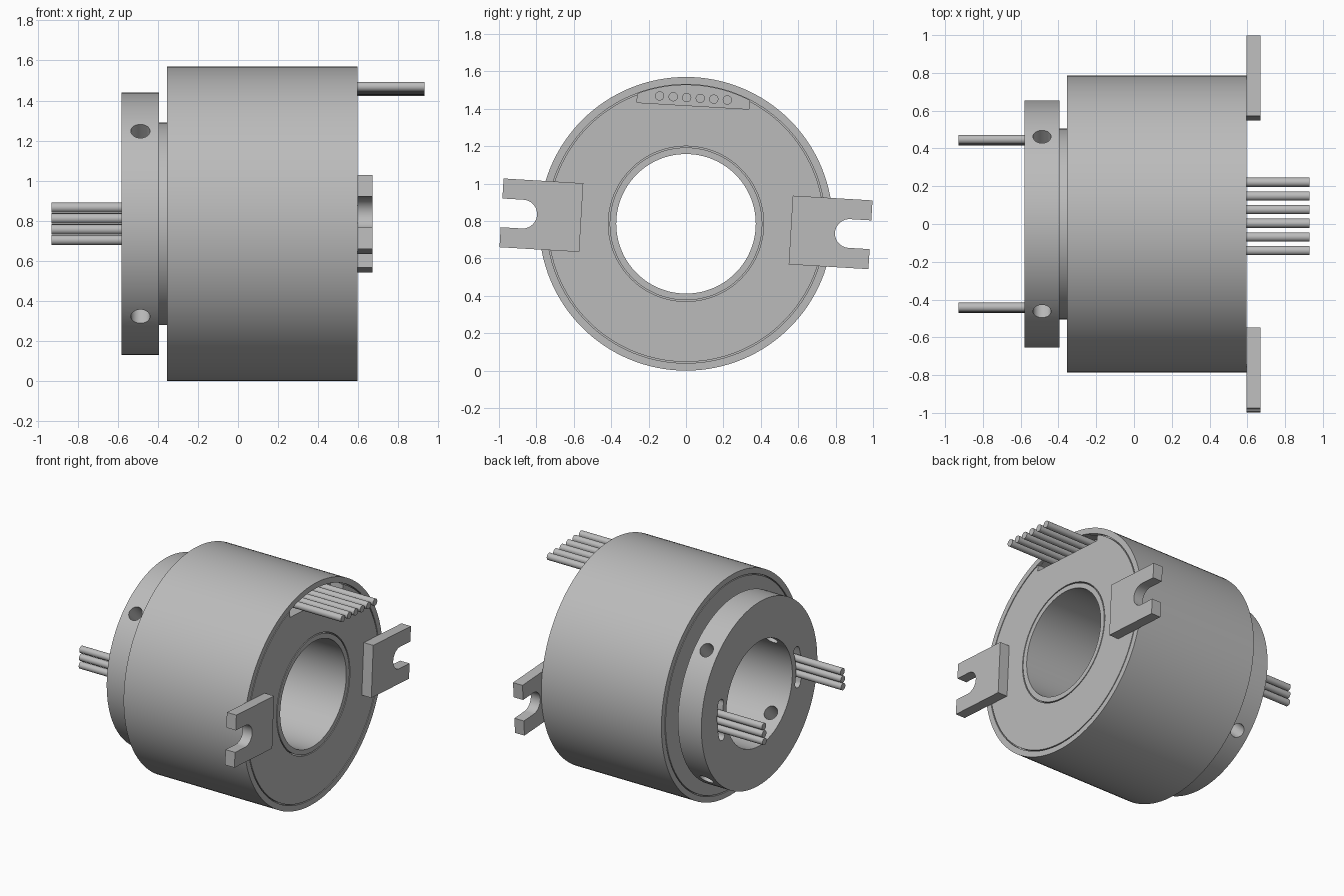
import bpy, bmesh
from math import sin, cos, pi, radians
from mathutils import Matrix

if "Cube" in bpy.data.objects:
    bpy.data.objects.remove(bpy.data.objects["Cube"])

AXIS_Z = 0.785           # height of the main axis, which runs along x
TILT = radians(-3.4)     # clocking of tabs and wires about that axis

grey = bpy.data.materials.new("plain grey")
grey.use_nodes = True
grey.diffuse_color = (0.5, 0.5, 0.5, 1)
grey.node_tree.nodes["Principled BSDF"].inputs["Base Color"].default_value = (0.5, 0.5, 0.5, 1)


def finish(name, bm, turn=0.0):
    """Turn about the axis, lift into place and make the object."""
    bmesh.ops.recalc_face_normals(bm, faces=bm.faces)
    bm.transform(Matrix.Translation((0, 0, AXIS_Z)) @ Matrix.Rotation(turn, 4, "X"))
    mesh = bpy.data.meshes.new(name)
    bm.to_mesh(mesh)
    bm.free()
    mesh.materials.append(grey)
    obj = bpy.data.objects.new(name, mesh)
    bpy.context.collection.objects.link(obj)
    return obj


def lathe(name, profile, steps=128):
    """Revolve a closed (x, radius) profile about the axis."""
    bm = bmesh.new()
    rings = []
    for i in range(steps):
        a = 2 * pi * i / steps
        rings.append([bm.verts.new((x, r * sin(a), r * cos(a))) for x, r in profile])
    n = len(profile)
    for i in range(steps):
        p, q = rings[i], rings[(i + 1) % steps]
        for j in range(n):
            k = (j + 1) % n
            bm.faces.new((p[j], p[k], q[k], q[j]))
    return finish(name, bm)


def prism(name, outline, x0, x1, turn=0.0):
    """Extrude a (y, z) outline from x0 to x1."""
    bm = bmesh.new()
    face = bm.faces.new([bm.verts.new((x0, y, z)) for y, z in outline])
    ext = bmesh.ops.extrude_face_region(bm, geom=[face], use_keep_orig=True)
    verts = [v for v in ext["geom"] if isinstance(v, bmesh.types.BMVert)]
    bmesh.ops.translate(bm, verts=verts, vec=(x1 - x0, 0, 0))
    return finish(name, bm, turn)


def arc(cy, cz, r, a0, a1, n=16):
    """Points on an arc; angles run from +y towards +z."""
    return [(cy + r * cos(a0 + (a1 - a0) * i / n), cz + r * sin(a0 + (a1 - a0) * i / n))
            for i in range(n + 1)]


def wire(name, y, z, x0, x1):
    smooth(prism(name, arc(y, z, 0.0245, 0, 2 * pi, 24)[:-1], x0, x1, TILT))


def cut(obj, cutter):
    cutter.hide_render = True
    mod = obj.modifiers.new("cut", "BOOLEAN")
    mod.operation = "DIFFERENCE"
    mod.solver = "EXACT"
    mod.object = cutter
    bpy.context.view_layer.objects.active = obj
    bpy.ops.object.modifier_apply(modifier=mod.name)
    bpy.data.objects.remove(cutter)


def smooth(obj):
    bpy.ops.object.select_all(action="DESELECT")
    obj.select_set(True)
    bpy.context.view_layer.objects.active = obj
    bpy.ops.object.shade_smooth_by_angle(angle=radians(30))


# Housing drum, with a thin ring groove in each end face
BACK, FRONT, DEEP = -0.355, 0.595, 0.02
housing = lathe("housing", [
    (BACK, 0.785), (FRONT, 0.785), (FRONT, 0.745), (FRONT - DEEP, 0.745),
    (FRONT - DEEP, 0.738), (FRONT, 0.738), (FRONT, 0.415), (BACK, 0.415),
    (BACK, 0.738), (BACK + DEEP, 0.738), (BACK + DEEP, 0.745), (BACK, 0.745)])

# Wire pocket: a chord-bottomed opening at the top of the end face
HALF, CHORD, RIM = 0.3, 0.632, 0.7415
edge = pi / 2 - 0.4165
pocket = [(-HALF, CHORD), (HALF, CHORD)] + arc(0, 0, RIM, edge, pi - edge, 20)
cut(housing, prism("pocket_cutter", pocket, FRONT - 0.1, FRONT + 0.1, TILT))
smooth(housing)

# Rotor: bore tube, neck and collar in one turned piece
END = -0.58
rotor = lathe("rotor", [
    (END, 0.373), (END, 0.655), (-0.395, 0.655), (-0.395, 0.505),
    (BACK + 0.005, 0.505), (BACK + 0.005, 0.408), (FRONT, 0.408), (FRONT, 0.373)])

# Radial screw holes through the collar
for sign in (1, -1):
    bm = bmesh.new()
    bmesh.ops.create_cone(bm, cap_ends=True, segments=32, radius1=0.048, radius2=0.048, depth=2,
                          matrix=Matrix.Translation((-0.487, 0, 0)))
    cut(rotor, finish("hole_cutter", bm, sign * pi / 4))

# Curved wire slots in the collar face, each with three wires
R, W, SPAN = 0.445, 0.031, 0.27
for side, base in (("left", 0), ("right", pi)):
    lo, hi = base - SPAN, base + SPAN
    slot = (arc(0, 0, R + W, lo, hi)
            + arc(R * cos(hi), R * sin(hi), W, hi, hi + pi, 8)[1:-1]
            + arc(0, 0, R - W, hi, lo)
            + arc(R * cos(lo), R * sin(lo), W, lo + pi, lo + 2 * pi, 8)[1:-1])
    cut(rotor, prism("slot_cutter", slot, END - 0.1, END + 0.12, TILT))
    for i in (-1, 0, 1):
        wire(f"{side}_rotor_wire_{i + 2}", R * cos(base), 0.055 * i, -0.93, END + 0.13)
smooth(rotor)

# Row of six wires leaving the housing pocket
for i in range(6):
    wire(f"housing_wire_{i + 1}", (i - 2.5) * 0.0725, 0.674, FRONT - 0.11, 0.93)

# Two forked stop tabs on the end face, half a turn apart
INNER, OUTER, TALL, GAP, ROOT = 0.561, 0.988, 0.184, 0.077, 0.875
tab = ([(INNER, -TALL), (OUTER, -TALL), (OUTER, -GAP)]
       + arc(ROOT, 0, GAP, -pi / 2, -3 * pi / 2, 24)
       + [(OUTER, GAP), (OUTER, TALL), (INNER, TALL)])
for name, turn in (("left_tab", 0), ("right_tab", pi)):
    smooth(prism(name, tab, FRONT, 0.67, TILT + turn))
